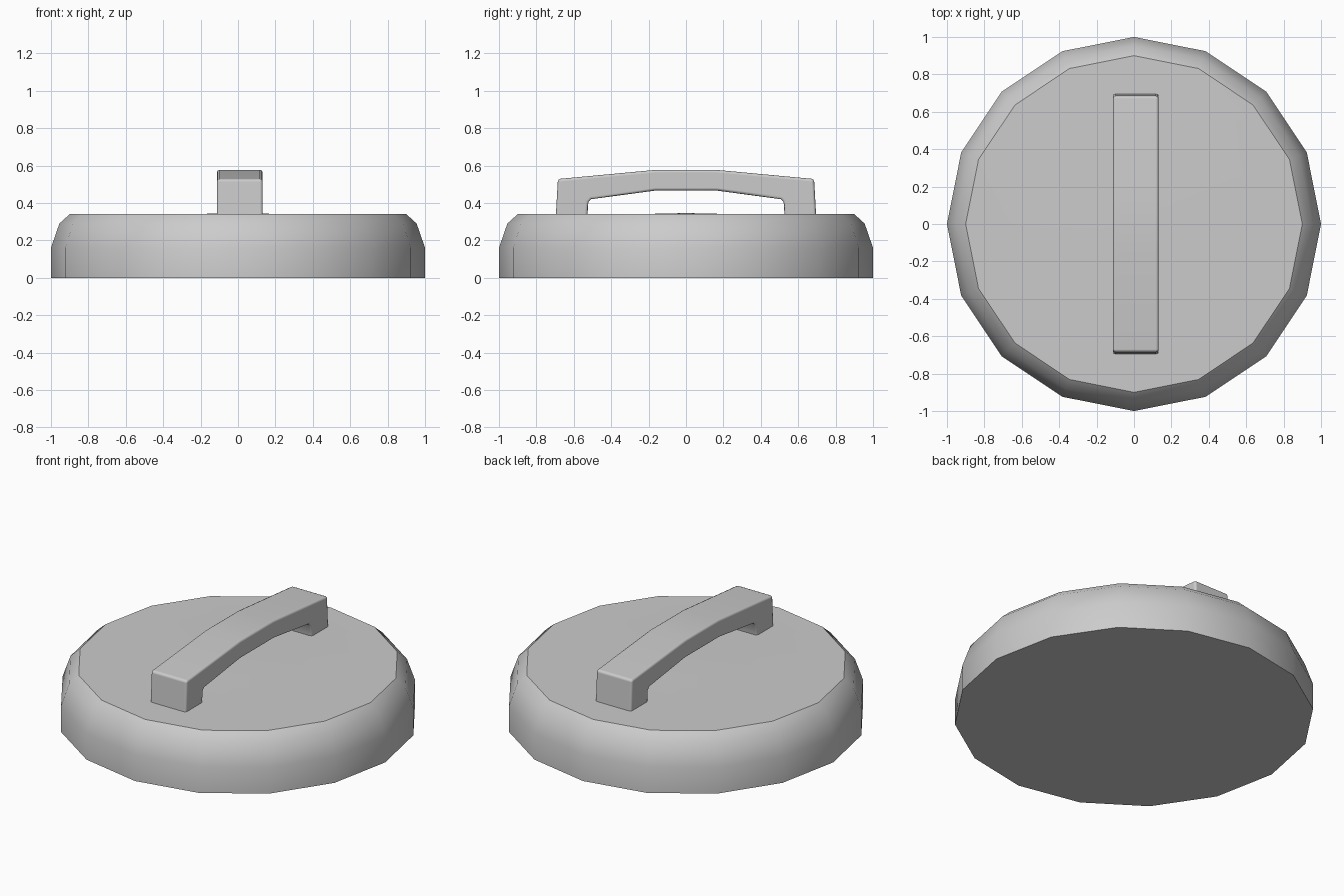
import bpy, bmesh, math

if "Cube" in bpy.data.objects:
    bpy.data.objects.remove(bpy.data.objects["Cube"])

def make_object(name, bm, angle):
    bmesh.ops.recalc_face_normals(bm, faces=bm.faces)
    mesh = bpy.data.meshes.new(name)
    bm.to_mesh(mesh)
    bm.free()
    ob = bpy.data.objects.new(name, mesh)
    bpy.context.collection.objects.link(ob)
    bpy.ops.object.select_all(action='DESELECT')
    ob.select_set(True)
    bpy.context.view_layer.objects.active = ob
    bpy.ops.object.shade_smooth_by_angle(angle=math.radians(angle))
    return ob

# Lid body: 16-sided turned profile, very slightly domed in the middle
SIDES = 16
profile = [(1.0, 0.0), (1.0, 0.16), (0.955, 0.29), (0.9, 0.34), (0.18, 0.342)]
bm = bmesh.new()
rings = [[bm.verts.new((r * math.cos(2 * math.pi * i / SIDES),
                        r * math.sin(2 * math.pi * i / SIDES), z))
          for i in range(SIDES)] for r, z in profile]
for low, high in zip(rings, rings[1:]):
    for i in range(SIDES):
        j = (i + 1) % SIDES
        bm.faces.new((low[i], low[j], high[j], high[i]))
bm.faces.new(rings[0])
tip = bm.verts.new((0, 0, 0.346))
for i in range(SIDES):
    bm.faces.new((rings[-1][i], rings[-1][(i + 1) % SIDES], tip))
make_object("lid_body", bm, 40)

# Handle: arched side profile, mirrored across y and extruded in x
outer = [(0.697, 0.31), (0.685, 0.528), (0.16, 0.577)]
inner = [(0.165, 0.466), (0.508, 0.42), (0.522, 0.405), (0.529, 0.31)]
mirror = lambda pts: [(-y, z) for y, z in reversed(pts)]
outline = outer + mirror(outer) + mirror(inner) + inner
bm = bmesh.new()
face = bm.faces.new([bm.verts.new((-0.113, y, z)) for y, z in outline])
ext = bmesh.ops.extrude_face_region(bm, geom=[face])
bmesh.ops.translate(bm, vec=(0.245, 0, 0),
                    verts=[v for v in ext["geom"] if isinstance(v, bmesh.types.BMVert)])
handle = make_object("handle", bm, 40)
bevel = handle.modifiers.new("soft_edges", 'BEVEL')
bevel.width = 0.015
bevel.segments = 2
bevel.limit_method = 'ANGLE'
bevel.angle_limit = math.radians(60)
bevel.harden_normals = True
